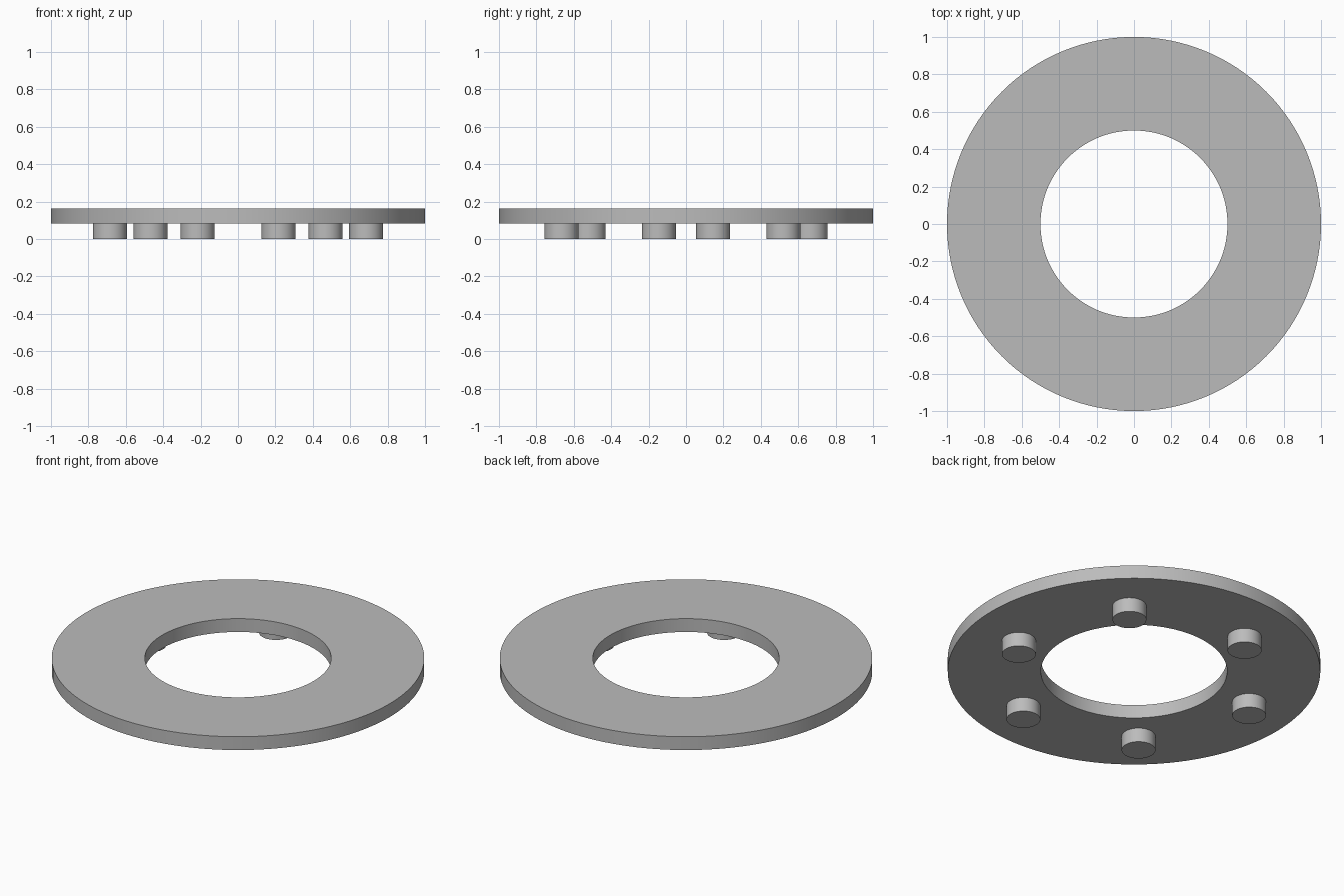
import bpy
import bmesh
from math import cos, sin, pi, radians
from mathutils import Matrix, Vector

if "Cube" in bpy.data.objects:
    bpy.data.objects.remove(bpy.data.objects["Cube"], do_unlink=True)

TOP, UNDERSIDE = 0.163, 0.084
OUTER, INNER = 1.0, 0.5
PEG_RADIUS, PEG_CIRCLE, PEG_COUNT = 0.091, 0.7, 6

grey = bpy.data.materials.new("plain grey")
grey.use_nodes = True
colour = (0.5, 0.5, 0.5, 1)
grey.diffuse_color = colour
grey.node_tree.nodes["Principled BSDF"].inputs["Base Color"].default_value = colour


def finish(name, bm):
    """Turn a bmesh into a smooth-sided object with sharp rims."""
    bmesh.ops.recalc_face_normals(bm, faces=bm.faces)
    mesh = bpy.data.meshes.new(name)
    bm.to_mesh(mesh)
    bm.free()
    mesh.materials.append(grey)
    obj = bpy.data.objects.new(name, mesh)
    bpy.context.collection.objects.link(obj)
    bpy.ops.object.select_all(action="DESELECT")
    obj.select_set(True)
    bpy.context.view_layer.objects.active = obj
    bpy.ops.object.shade_smooth_by_angle(angle=radians(30))
    return obj


# Flat ring: a rectangular section spun about the z axis
bm = bmesh.new()
corners = [(INNER, UNDERSIDE), (OUTER, UNDERSIDE), (OUTER, TOP), (INNER, TOP)]
verts = [bm.verts.new((r, 0, z)) for r, z in corners]
edges = [bm.edges.new((verts[i - 1], verts[i])) for i in range(len(verts))]
bmesh.ops.spin(bm, geom=verts + edges, axis=(0, 0, 1), cent=(0, 0, 0),
               angle=2 * pi, steps=128, use_merge=True)
bmesh.ops.remove_doubles(bm, verts=bm.verts, dist=0.0001)
finish("ring_plate", bm)

# Round pegs evenly spaced under the ring
for i in range(PEG_COUNT):
    angle = radians(-12) + i * 2 * pi / PEG_COUNT
    centre = Vector((PEG_CIRCLE * cos(angle), PEG_CIRCLE * sin(angle), UNDERSIDE / 2))
    bm = bmesh.new()
    bmesh.ops.create_cone(bm, cap_ends=True, segments=48, radius1=PEG_RADIUS,
                          radius2=PEG_RADIUS, depth=UNDERSIDE,
                          matrix=Matrix.Translation(centre))
    finish(f"peg_{i + 1}", bm)
